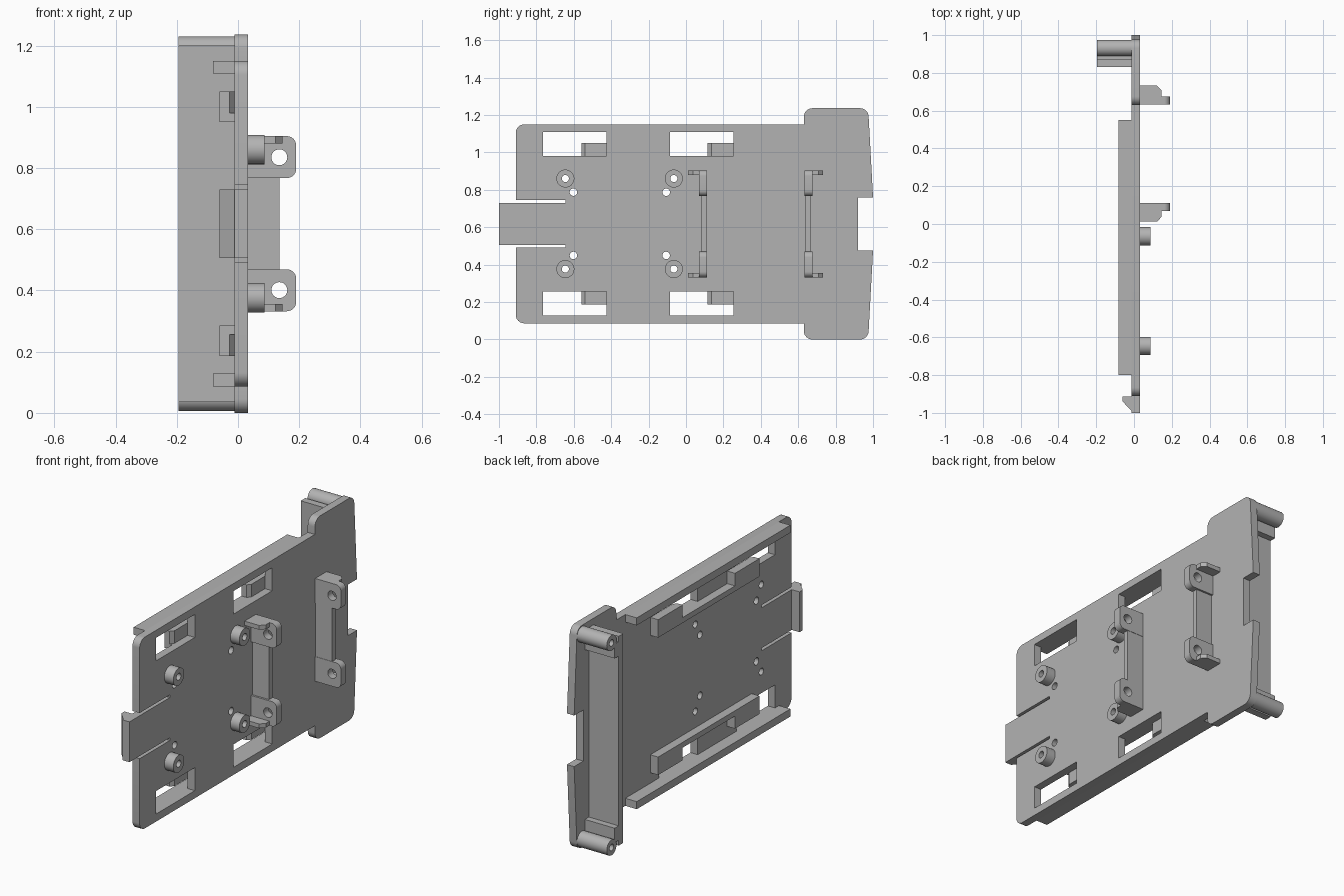
import bpy, bmesh, math
from mathutils import Vector

old = bpy.data.objects.get("Cube")
if old:
    bpy.data.objects.remove(old)

grey = bpy.data.materials.new("light grey plastic")
grey.use_nodes = True
grey.diffuse_color = (0.45, 0.45, 0.45, 1)
grey.node_tree.nodes["Principled BSDF"].inputs["Base Color"].default_value = grey.diffuse_color

MID = 0.618  # height of the symmetry plane
AXES = {"x": lambda a, b, d: (d, a, b),
        "y": lambda a, b, d: (a, d, b),
        "z": lambda a, b, d: (a, b, d)}


def flip(z):
    return 2 * MID - z


def rounded(points, steps=6):
    """Outline from (a, b) or (a, b, radius) corners."""
    out, n = [], len(points)
    for i, p in enumerate(points):
        c = Vector(p[:2])
        if len(p) == 2:
            out.append(c)
            continue
        u = (Vector(points[i - 1][:2]) - c).normalized()
        v = (Vector(points[(i + 1) % n][:2]) - c).normalized()
        half = u.angle(v) / 2
        centre = c + (u + v).normalized() * p[2] / math.sin(half)
        reach = p[2] / math.tan(half)
        s, e = c + u * reach - centre, c + v * reach - centre
        for k in range(steps + 1):
            d = s.lerp(e, k / steps).normalized() * p[2]
            out.append(centre + d)
    return out


def circle(a, b, r, n=32):
    return [(a + r * math.cos(2 * math.pi * k / n), b + r * math.sin(2 * math.pi * k / n))
            for k in range(n)]


def rect(a0, a1, b0, b1):
    return [(a0, b0), (a1, b0), (a1, b1), (a0, b1)]


def solid(name, outlines, axis, lo, hi):
    """Extrude one or more outlines along an axis."""
    bm = bmesh.new()
    for outline in outlines:
        face = bm.faces.new([bm.verts.new(AXES[axis](a, b, lo)) for a, b in outline])
        moved = bmesh.ops.extrude_face_region(bm, geom=[face])["geom"]
        bmesh.ops.translate(bm, vec=AXES[axis](0, 0, hi - lo),
                            verts=[g for g in moved if isinstance(g, bmesh.types.BMVert)])
        if not face.is_valid:
            continue
    # restore any base cap dropped by the extrusion
    edges = [e for e in bm.edges if e.is_boundary]
    if edges:
        bmesh.ops.holes_fill(bm, edges=edges, sides=0)
    bmesh.ops.recalc_face_normals(bm, faces=bm.faces)
    mesh = bpy.data.meshes.new(name)
    bm.to_mesh(mesh)
    bm.free()
    mesh.materials.append(grey)
    ob = bpy.data.objects.new(name, mesh)
    bpy.context.collection.objects.link(ob)
    return ob


def finish(ob, holes=(), axis="x", lo=-1, hi=1):
    """Cut holes, then smooth the round surfaces."""
    bpy.ops.object.select_all(action="DESELECT")
    bpy.context.view_layer.objects.active = ob
    ob.select_set(True)
    if holes:
        cutter = solid("cutter", holes, axis, lo, hi)
        cutter.hide_render = True
        mod = ob.modifiers.new("holes", "BOOLEAN")
        mod.operation, mod.solver, mod.object = "DIFFERENCE", "EXACT", cutter
        bpy.ops.object.modifier_apply(modifier=mod.name)
        bpy.data.objects.remove(cutter)
    bpy.ops.object.shade_smooth_by_angle(angle=math.radians(30))
    return ob


# Main plate: upper half outline mirrored to the lower half
X0, X1 = -0.012, 0.032
half = [(-1.0, 0.73), (-0.645, 0.73), (-0.645, 0.745), (-0.91, 0.745), (-0.91, 1.15, 0.045),
        (0.63, 1.15), (0.63, 1.236, 0.045), (0.974, 1.236, 0.045), (1.0, 0.76), (0.92, 0.76)]
outline = half + [(p[0], flip(p[1]), *p[2:]) for p in reversed(half)]
posts = [(y, z) for y in (-0.645, -0.065) for z in (0.86, flip(0.86))]
holes = [circle(y, z, 0.019) for y, z in posts]
holes += [circle(y, z, 0.02, 24) for y in (-0.602, -0.106) for z in (0.787, flip(0.787))]
for y in (-0.765, -0.085):
    holes += [rect(y, y + 0.34, 0.98, 1.108), rect(y, y + 0.34, flip(1.108), flip(0.98))]
finish(solid("base_plate", [rounded(outline)], "x", X0, X1), holes)

# Snap hook on the front tongue
finish(solid("tongue_hook", [[(X0, -0.912), (-0.06, -0.912), (-0.06, -0.94), (-0.003, -1.0),
                              (0.0, -1.0), (0.0, -0.912)]], "z", flip(0.73), 0.73))

# Hollow round posts
for i, (y, z) in enumerate(posts):
    finish(solid(f"post_{i + 1}", [circle(y, z, 0.048)], "x", X1, 0.087),
           [circle(y, z, 0.019)])


def span(name, pts, z0, z1):
    """Part drawn in plan, made at the top and mirrored to the bottom."""
    finish(solid("upper_" + name, [pts], "z", z0, z1))
    finish(solid("lower_" + name, [pts], "z", flip(z1), flip(z0)))


# Rails and stop blocks behind the plate
span("outer_rail", rect(-0.082, X0, -0.80, 0.55), 1.108, 1.15)
span("inner_rail", rect(-0.06, X0, -0.56, 0.33), 0.95, 0.98)
for i, y in enumerate((-0.56, 0.115)):
    span(f"stop_block_{i + 1}", [(-0.06, y), (-0.028, y), (X0, y + 0.02),
                                 (X0, y + 0.215), (-0.06, y + 0.215)], 0.98, 1.05)

# Rear wall with hinge tubes and their webs
finish(solid("rear_wall", [rect(-0.195, X0, 0.83, 0.87)], "z", flip(1.2), 1.2))
span("hinge_web", rect(-0.195, X0, 0.87, 0.905), 1.09, 1.17)
for name, z in (("upper_hinge_tube", 1.187), ("lower_hinge_tube", flip(1.187))):
    finish(solid(name, [circle(0.932, z, 0.043)], "x", -0.195, X0),
           [circle(0.932, z, 0.018)], lo=-0.3, hi=X0 - 0.001)

# Two facing brackets: centre web, drilled ears and gusset ribs
for name, face, s in (("front_bracket", 0.112, -1), ("rear_bracket", 0.633, 1)):
    y0, y1 = sorted((face, face + s * 0.043))
    w0, w1 = sorted((face + s * 0.002, face + s * 0.032))
    finish(solid(name + "_web", [rect(X1, 0.135, flip(0.77), 0.77)], "y", w0, w1))
    for side, m in (("upper", lambda z: z), ("lower", flip)):
        ear = [(X1, m(0.767)), (0.19, m(0.767), 0.03), (0.19, m(0.904), 0.03), (X1, m(0.904))]
        finish(solid(f"{name}_{side}_ear", [rounded(ear)], "y", y0, y1),
               [circle(0.135, m(0.835), 0.026)], "y")
    rib = [(X1, face + s * 0.043), (0.145, face + s * 0.043), (0.145, face + s * 0.075),
           (0.122, face + s * 0.1), (X1, face + s * 0.1)]
    span(name + "_rib", rib, 0.88, 0.904)
